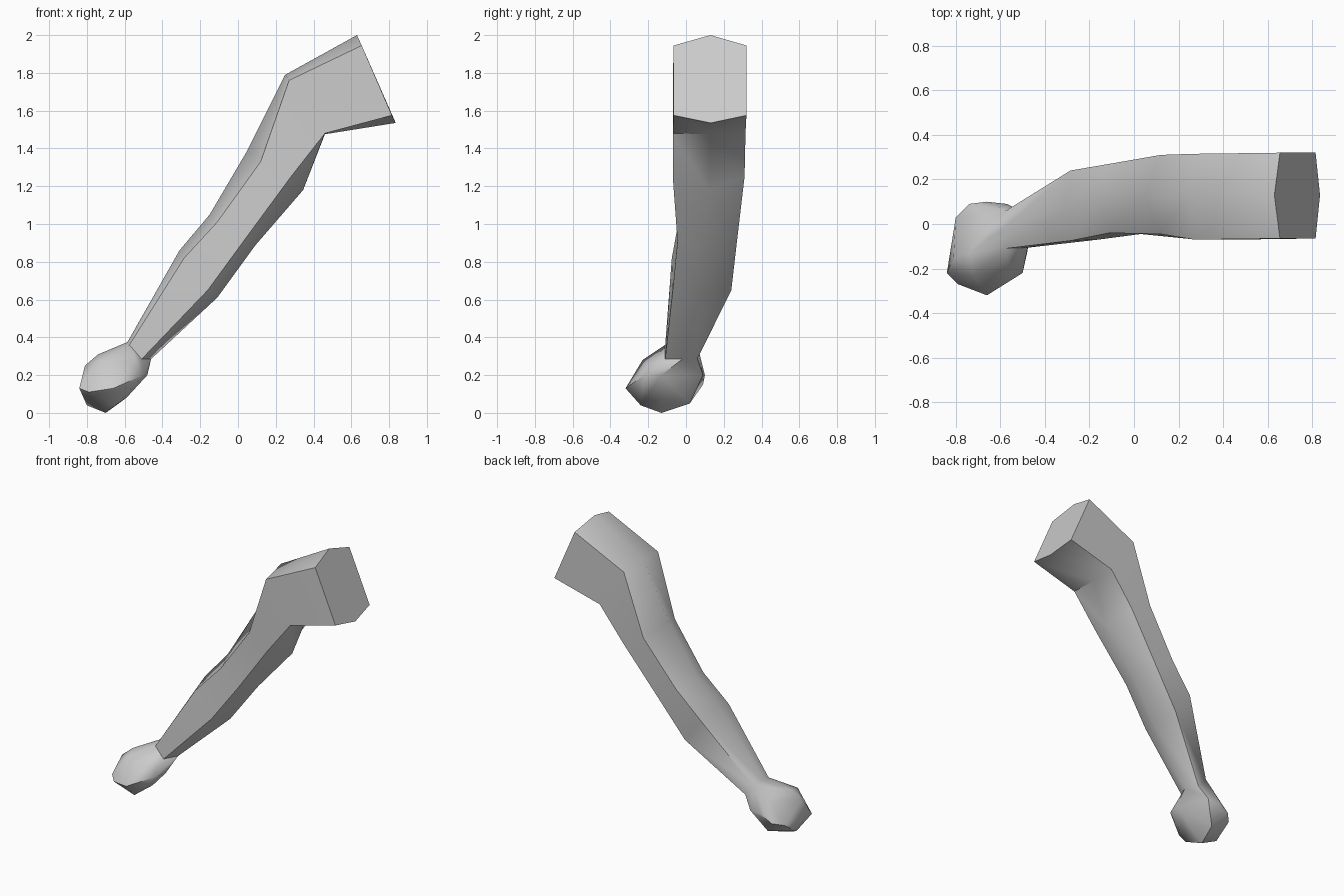
import bpy, bmesh, math

if "Cube" in bpy.data.objects:
    bpy.data.objects.remove(bpy.data.objects["Cube"])

skin = bpy.data.materials.new("plain grey")
skin.diffuse_color = (0.6, 0.6, 0.6, 1)
skin.use_nodes = True
skin.node_tree.nodes["Principled BSDF"].inputs["Base Color"].default_value = skin.diffuse_color

# Six-sided arm sections, shoulder to wrist:
# ridge (x,z), upper corner (x,z), lower corner (x,z), keel (x,z),
# then y of front upper, front lower, middle, back
SECTIONS = [
    ((.63, 2.0), (.655, 1.945), (.815, 1.575), (.835, 1.535), -.065, -.065, .13, .32),
    ((.25, 1.79), (.27, 1.76), (.46, 1.48), (.46, 1.475), -.07, -.07, .13, .315),
    ((.05, 1.39), (.12, 1.33), (.28, 1.25), (.345, 1.18), -.045, -.07, .12, .31),
    ((-.15, 1.05), (-.11, 1.01), (.03, .91), (.09, .885), -.04, -.045, .10, .27),
    ((-.31, .86), (-.285, .82), (-.16, .65), (-.11, .61), -.075, -.07, .07, .24),
    ((-.585, .375), (-.575, .36), (-.51, .285), (-.46, .285), -.11, -.11, -.02, .06),
]

# Knuckle and heel corners of the closed fist
FIST = [
    (-.84, -.22, .13), (-.81, -.15, .25), (-.80, .03, .13), (-.74, .09, .15),
    (-.66, .10, .20), (-.57, .09, .20), (-.48, -.13, .20), (-.50, -.22, .20),
    (-.66, -.32, .13), (-.79, -.27, .11), (-.70, -.13, 0), (-.80, -.10, .04),
    (-.65, -.24, .04), (-.66, .02, .05), (-.59, -.12, .08), (-.74, -.13, .31),
    (-.63, -.14, .33), (-.72, -.23, .28), (-.68, .04, .28), (-.56, -.21, .26),
]


def ring_points(s):
    t, u, l, b, yu, yl, ym, yb = s
    return [(t[0], ym, t[1]), (u[0], yu, u[1]), (l[0], yl, l[1]),
            (b[0], ym, b[1]), (l[0], yb, l[1]), (u[0], yb, u[1])]


bm = bmesh.new()

# Loft the arm and close the shoulder end
rings = [[bm.verts.new(p) for p in ring_points(s)] for s in SECTIONS]
for a, b in zip(rings, rings[1:]):
    for i in range(6):
        j = (i + 1) % 6
        bm.faces.new((a[i], a[j], b[j], b[i]))
bm.faces.new(rings[0])

# Wrap the fist around its corners and the wrist, then open it into the arm
wrist = rings[-1]
fist = [bm.verts.new(p) for p in FIST]
arm_faces = set(bm.faces)
bmesh.ops.convex_hull(bm, input=fist + wrist, use_existing_faces=False)
inner = [f for f in bm.faces if f not in arm_faces and all(v in wrist for v in f.verts)]
bmesh.ops.delete(bm, geom=inner, context='FACES_ONLY')
loose = [e for e in bm.edges if not e.link_faces]
bmesh.ops.delete(bm, geom=loose, context='EDGES')
bmesh.ops.delete(bm, geom=[v for v in bm.verts if not v.link_faces], context='VERTS')
bmesh.ops.recalc_face_normals(bm, faces=bm.faces)

mesh = bpy.data.meshes.new("arm_with_fist")
bm.to_mesh(mesh)
bm.free()
mesh.materials.append(skin)
arm = bpy.data.objects.new("arm_with_fist", mesh)
bpy.context.collection.objects.link(arm)

# Soft muscle shading with crisp section corners
bpy.context.view_layer.objects.active = arm
arm.select_set(True)
bpy.ops.object.shade_smooth_by_angle(angle=math.radians(48))
